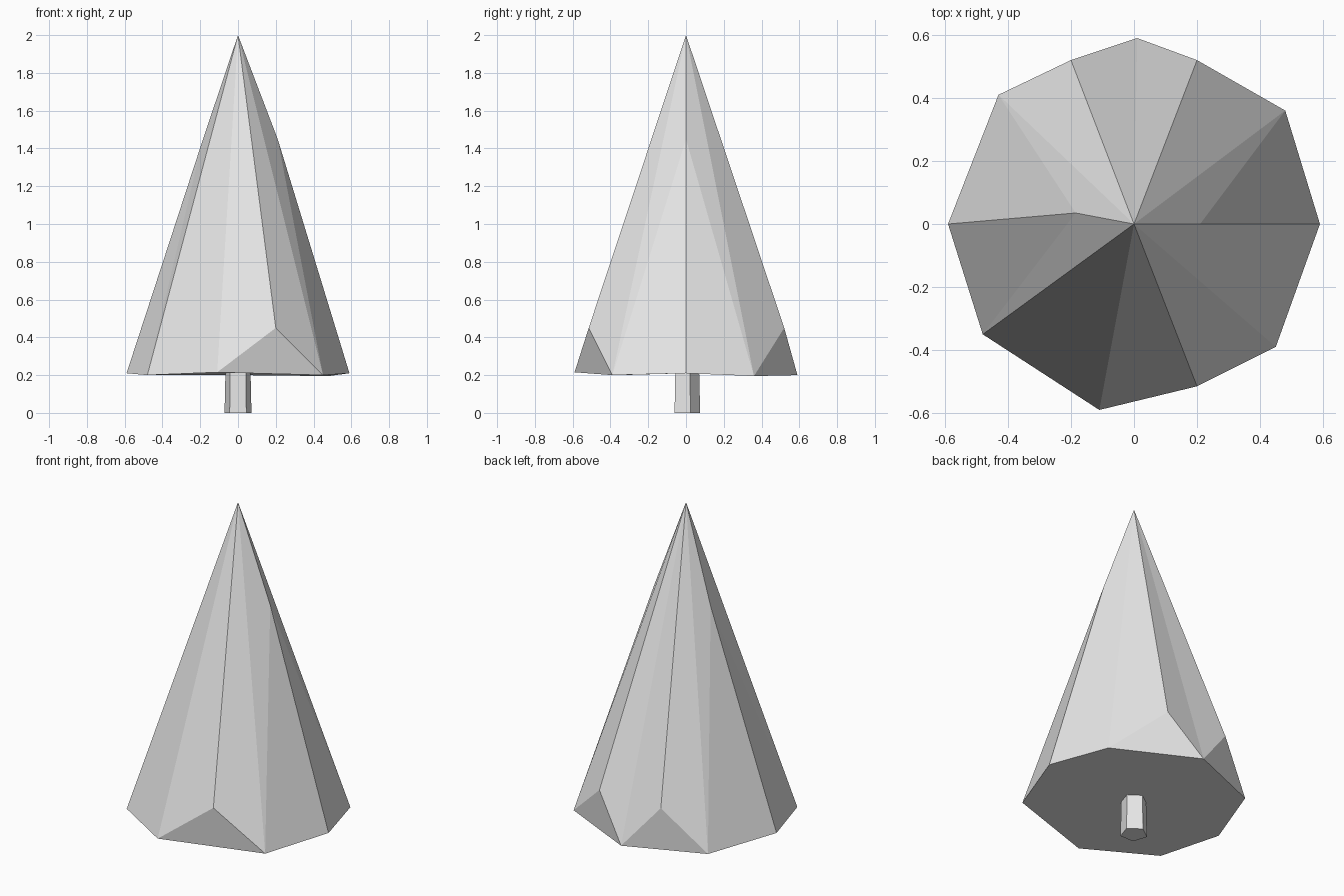
import bpy
import bmesh
from math import sin, cos, pi

if "Cube" in bpy.data.objects:
    bpy.data.objects.remove(bpy.data.objects["Cube"])

grey = bpy.data.materials.new("light_grey")
grey.use_nodes = True
grey.diffuse_color = (0.8, 0.8, 0.8, 1)
grey.node_tree.nodes["Principled BSDF"].inputs["Base Color"].default_value = (0.8, 0.8, 0.8, 1)


def finish(bm, name):
    """Turn a bmesh into a flat shaded object."""
    bmesh.ops.recalc_face_normals(bm, faces=bm.faces)
    mesh = bpy.data.meshes.new(name)
    bm.to_mesh(mesh)
    bm.free()
    mesh.materials.append(grey)
    obj = bpy.data.objects.new(name, mesh)
    bpy.context.collection.objects.link(obj)
    return obj


# Foliage: eight hem corners; some gaps hold a low bump, some corners a high ridge point
hem = [(0.59, 0, 0.21), (0.48, 0.36, 0.195), (0.01, 0.59, 0.2), (-0.43, 0.41, 0.2),
       (-0.59, 0, 0.21), (-0.48, -0.35, 0.2), (-0.11, -0.59, 0.215), (0.45, -0.39, 0.2)]
bumps = {1: (0.2, 0.52, 0.45), 2: (-0.2, 0.52, 0.45), 6: (0.2, -0.515, 0.45)}
ridges = {0: (0.21, 0, 1.45), 4: (-0.185, 0.035, 1.45)}

bm = bmesh.new()
apex = bm.verts.new((0, 0, 2))
corners = [bm.verts.new(p) for p in hem]
peaks = {i: bm.verts.new(p) for i, p in ridges.items()}
for i, a in enumerate(corners):
    j = (i + 1) % len(corners)
    b = corners[j]
    if i in bumps:
        bump = bm.verts.new(bumps[i])
        for tri in ((a, b, bump), (a, bump, apex), (bump, b, apex)):
            bm.faces.new(tri)
    elif i in peaks or j in peaks:
        peak = peaks[i] if i in peaks else peaks[j]
        bm.faces.new((a, b, peak))
        bm.faces.new((peak, b, apex) if i in peaks else (a, peak, apex))
    else:
        bm.faces.new((a, b, apex))
bm.faces.new(corners[::-1])
finish(bm, "foliage")

# Trunk: five sided post reaching into the foliage
bm = bmesh.new()
angles = [pi / 2 + k * 2 * pi / 5 for k in range(5)]
base = bm.faces.new([bm.verts.new((0.075 * cos(t), 0.075 * sin(t), 0)) for t in angles])
top = bmesh.ops.extrude_face_region(bm, geom=[base], use_keep_orig=True)
upper = [v for v in top["geom"] if isinstance(v, bmesh.types.BMVert)]
bmesh.ops.translate(bm, verts=upper, vec=(0, 0, 0.22))
bmesh.ops.scale(bm, verts=upper, vec=(0.93, 0.93, 1))
finish(bm, "trunk")
